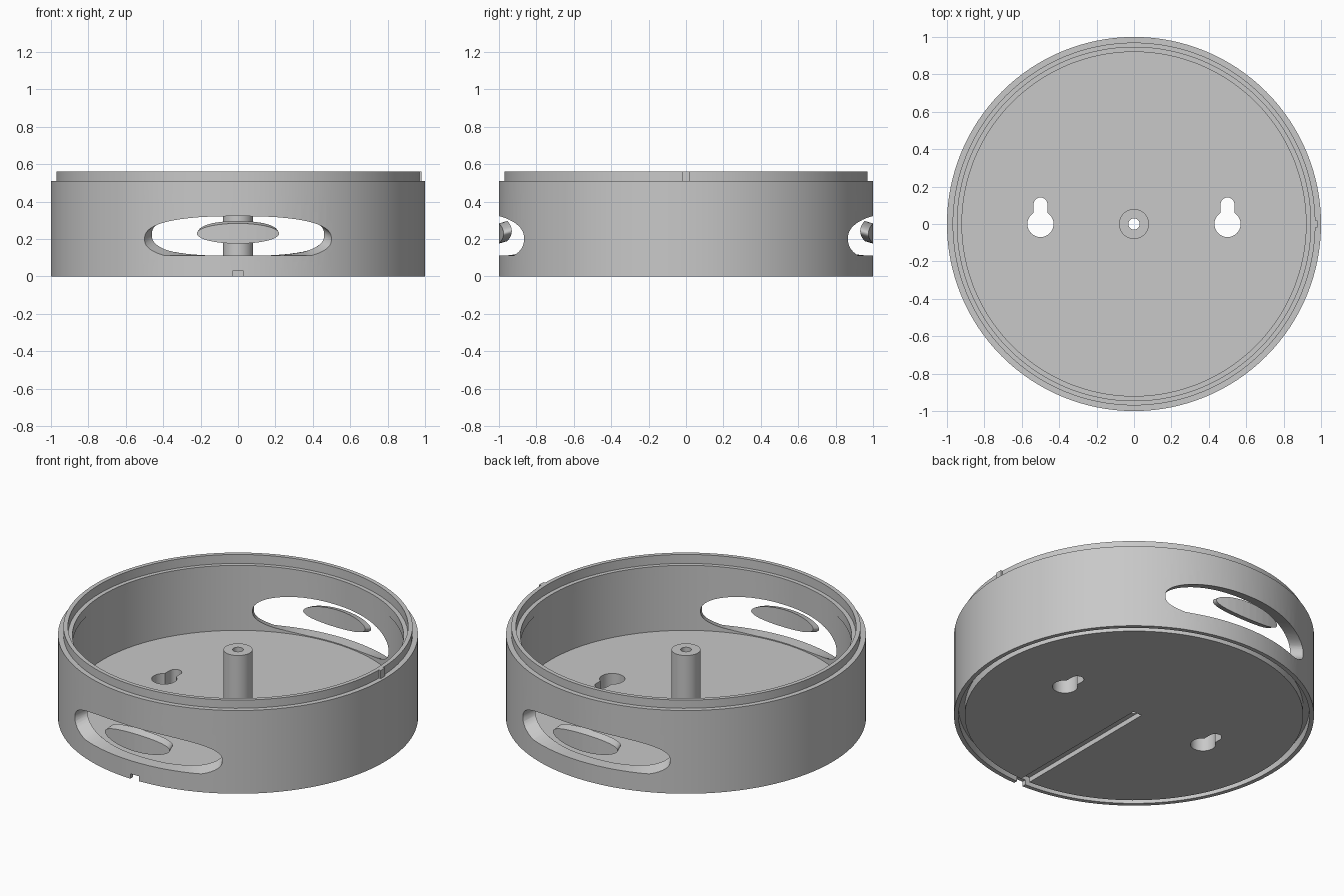
import bpy, bmesh
from math import sin, cos, pi, radians, acos, asin

cube = bpy.data.objects.get("Cube")
if cube:
    bpy.data.objects.remove(cube, do_unlink=True)

grey = bpy.data.materials.new("plain grey")
grey.use_nodes = True
grey.diffuse_color = (0.58, 0.58, 0.58, 1)
grey.node_tree.nodes["Principled BSDF"].inputs["Base Color"].default_value = (0.58, 0.58, 0.58, 1)


def loft(name, loops, ring=False):
    """Skin equal-sized closed loops; cap the ends, or join last to first."""
    bm = bmesh.new()
    rows = [[bm.verts.new(p) for p in loop] for loop in loops]
    pairs = list(zip(rows, rows[1:]))
    if ring:
        pairs.append((rows[-1], rows[0]))
    else:
        bm.faces.new(rows[0])
        bm.faces.new(rows[-1])
    for a, b in pairs:
        n = len(a)
        for i in range(n):
            j = (i + 1) % n
            bm.faces.new((a[i], a[j], b[j], b[i]))
    bmesh.ops.recalc_face_normals(bm, faces=bm.faces)
    mesh = bpy.data.meshes.new(name)
    bm.to_mesh(mesh)
    bm.free()
    mesh.materials.append(grey)
    obj = bpy.data.objects.new(name, mesh)
    bpy.context.collection.objects.link(obj)
    return obj


def lathe(name, profile, steps=128):
    angles = [2 * pi * i / steps for i in range(steps)]
    return loft(name, [[(r * cos(a), r * sin(a), z) for r, z in profile]
                       for a in angles], ring=True)


def prism(name, outline, z0, z1):
    return loft(name, [[(x, y, z) for x, y in outline] for z in (z0, z1)])


def radial_prism(outline, facing, floor=0.0, slope=0.3):
    """Outline in (angle, height) swept from the axis, falling outward."""
    return loft("cutter", [[(r * cos(facing + a), r * sin(facing + a),
                             max(floor, z + slope * (1 - r)))
                            for a, z in outline] for r in (0.9, 1, 1.2)])


def activate(obj):
    bpy.ops.object.select_all(action="DESELECT")
    obj.select_set(True)
    bpy.context.view_layer.objects.active = obj


def boolean(obj, cutter, operation="DIFFERENCE"):
    cutter.hide_render = True
    mod = obj.modifiers.new("cut", "BOOLEAN")
    mod.operation, mod.solver, mod.object = operation, "EXACT", cutter
    activate(obj)
    bpy.ops.object.modifier_apply(modifier=mod.name)
    bpy.data.objects.remove(cutter, do_unlink=True)


def smooth(obj):
    activate(obj)
    bpy.ops.object.shade_smooth_by_angle(angle=radians(30))


def oval(half_angle, half_height, z, power, steps=64):
    def bend(v):
        return (1 if v >= 0 else -1) * abs(v) ** (2 / power)
    turns = [2 * pi * (i + 0.5) / steps for i in range(steps)]
    return [(half_angle * bend(cos(t)), z + half_height * bend(sin(t))) for t in turns]


# Housing: flat underside with a ring groove, wall, stepped lip, floor and hollow post
housing = lathe("housing", [
    (0.03, 0), (0.94, 0), (0.94, 0.055), (0.975, 0.055), (0.975, 0), (1, 0),
    (1, 0.51), (0.97, 0.51), (0.97, 0.56), (0.945, 0.56), (0.945, 0.505),
    (0.92, 0.505), (0.92, 0.447), (0.923, 0.446), (0.923, 0.105),
    (0.08, 0.105), (0.08, 0.418), (0.03, 0.418)])

# Keyhole mounting holes in the floor
big, small, reach = 0.07, 0.037, 0.105
start = acos(small / big)
sweep = pi + 2 * start
for cx in (-0.5, 0.5):
    hole = [(cx + big * cos(start - sweep * i / 32), big * sin(start - sweep * i / 32))
            for i in range(33)]
    hole += [(cx - small * cos(pi * i / 16), reach + small * sin(pi * i / 16))
             for i in range(17)]
    boolean(housing, prism("cutter", hole, -0.1, 0.2))

# Cable groove under the floor, from the post out through the rim
groove = [(-0.03, -1.1), (0.03, -1.1), (0.03, 0.03), (-0.03, 0.03)]
boolean(housing, prism("cutter", groove, -0.1, 0.03))

# Front and back openings, each with a thin floating oval
window = oval(asin(0.5), 0.122, 0.2, 2.4)
eye = oval(asin(0.22), 0.054, 0.229, 2)
for side, facing in (("front", -pi / 2), ("back", pi / 2)):
    boolean(housing, radial_prism(window, facing, floor=0.111))
    island = lathe(side + "_oval", [(0.955, 0.1), (1, 0.1), (1, 0.4), (0.955, 0.4)])
    boolean(island, radial_prism(eye, facing), "INTERSECT")
    smooth(island)
smooth(housing)

# Locating tab on the lip
prism("lip_tab", [(0.955, -0.02), (0.982, -0.02), (0.982, 0.02), (0.955, 0.02)], 0.51, 0.56)
